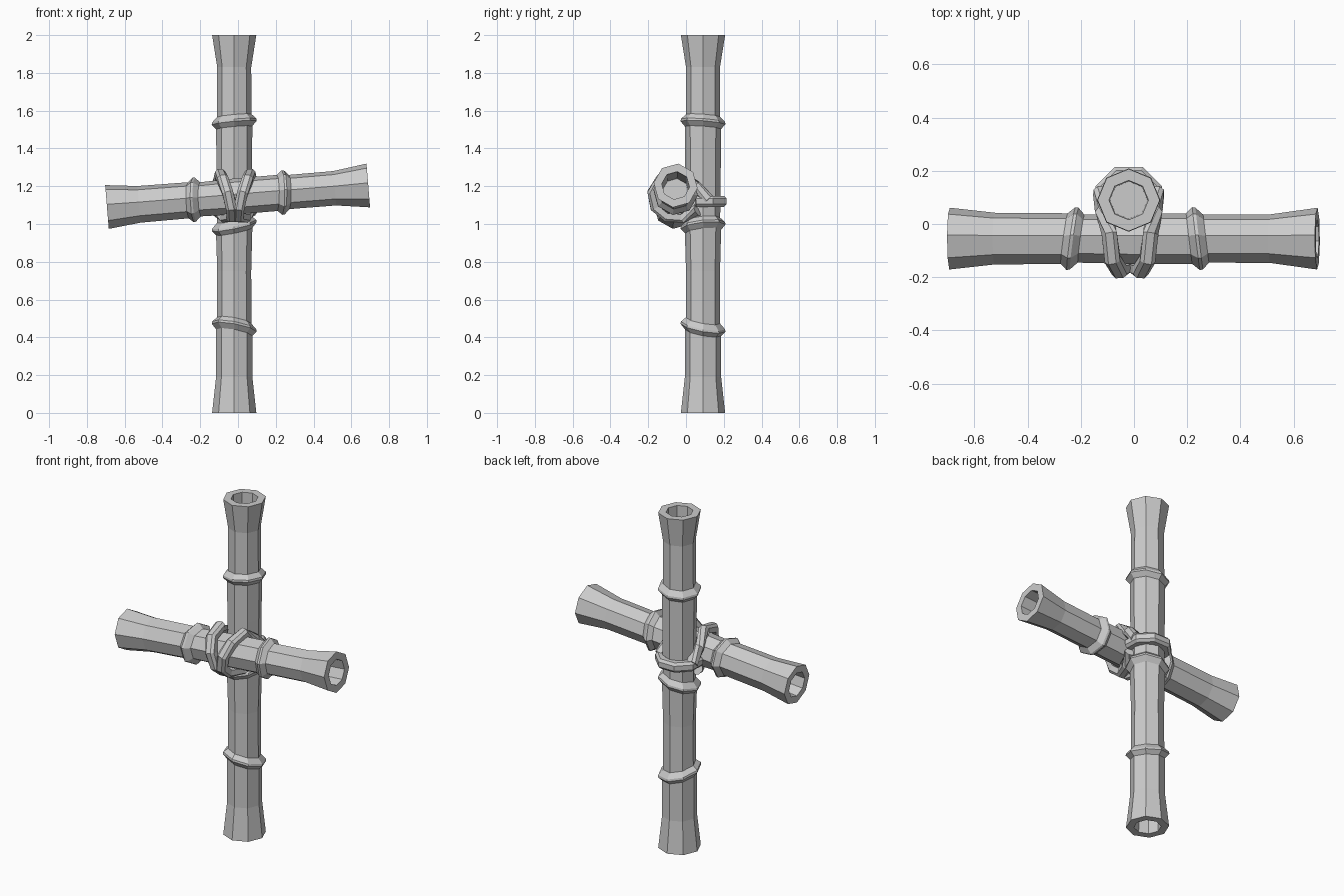
import bpy, bmesh
from math import sin, cos, pi, radians
from mathutils import Vector, Matrix

if "Cube" in bpy.data.objects:
    bpy.data.objects.remove(bpy.data.objects["Cube"])


def finish(bm, name, mat=None):
    bmesh.ops.recalc_face_normals(bm, faces=bm.faces)
    me = bpy.data.meshes.new(name)
    bm.to_mesh(me)
    bm.free()
    ob = bpy.data.objects.new(name, me)
    if mat:
        ob.matrix_world = mat
    bpy.context.collection.objects.link(ob)
    return ob


def loft(bm, rings, closed=False):
    n = len(rings[0])
    pairs = list(zip(rings, rings[1:]))
    if closed:
        pairs.append((rings[-1], rings[0]))
    for a, b in pairs:
        for i in range(n):
            j = (i + 1) % n
            bm.faces.new((a[i], a[j], b[j], b[i]))
    if not closed:
        bm.faces.new(rings[0])
        bm.faces.new(rings[-1])


def node(s, tx, ty):
    # raised, slightly tilted bamboo joint
    return [(s - .03, .096, tx, ty), (s - .004, .119, tx, ty),
            (s + .008, .117, tx, ty), (s + .034, .091, tx, ty)]


def bamboo(name, length, profile, mat, depth=.4):
    # eight-sided tube with blind bores at both ends
    inner = .074
    full = ([(depth, inner * .95, 0, 0), (0, inner, 0, 0)] + profile +
            [(length, inner, 0, 0), (length - depth, inner * .95, 0, 0)])
    bm = bmesh.new()
    rings = []
    for s, r, tx, ty in full:
        ring = []
        for k in range(8):
            x, y = r * cos(k * pi / 4), r * sin(k * pi / 4)
            ring.append(bm.verts.new((x, y, s + tx * x + ty * y)))
        rings.append(ring)
    loft(bm, rings)
    return finish(bm, name, mat)


# Upright pole
upright = ([(0, .117, 0, 0), (.19, .096, 0, 0)] + node(.455, -.18, -.18) +
           [(.75, .09, 0, 0)] + node(.99, .2, .1) + [(1.3, .094, 0, 0)] +
           node(1.54, .09, -.07) + [(1.83, .09, 0, 0), (2, .117, 0, 0)])
bamboo("upright_pole", 2, upright, Matrix.Translation((-.02, .09, 0)))

# Cross pole, sloping up to the right
L = 1.388
cross = ([(0, .117, 0, 0), (.17, .098, 0, 0)] + node(.462, -.06, .13) +
         [(.70, .096, 0, 0)] + node(.934, -.06, -.13) +
         [(1.21, .092, 0, 0), (L, .117, 0, 0)])
mat = (Matrix.Translation((-.002, -.055, 1.147)) @ Matrix.Rotation(radians(85.3), 4, 'Y')
       @ Matrix.Rotation(radians(-7), 4, 'Z') @ Matrix.Translation((0, 0, -L / 2)))
bamboo("cross_pole", L, cross, mat)


def strap(name, pts, normals, w=.058, t=.046):
    # chunky six-sided strap swept along points
    sec = [(-.5, -.5), (.5, -.5), (.5, .2), (.25, .5), (-.25, .5), (-.5, .2)]
    pts = [Vector(p) for p in pts]
    bm = bmesh.new()
    rings = []
    for i, p in enumerate(pts):
        tan = (pts[min(i + 1, len(pts) - 1)] - pts[max(i - 1, 0)]).normalized()
        n = Vector(normals[i])
        n = (n - tan * n.dot(tan)).normalized()
        side = tan.cross(n)
        rings.append([bm.verts.new(p + side * a * w + n * b * t) for a, b in sec])
    loft(bm, rings)
    return finish(bm, name)


# Back band around the upright
pts, nor = [], []
for a in (-20, 22.5, 67.5, 112.5, 157.5, 200):
    c, s = cos(radians(a)), sin(radians(a))
    pts.append((-.02 + .112 * c, .09 + .112 * s, 1.12))
    nor.append((c, s, 0))
strap("back_band", pts, nor)

# Diagonal front straps meeting low in a V
for sx, name in ((-1, "left_strap"), (1, "right_strap")):
    pts = [(-.02 + sx * .11, .12, 1.13), (-.02 + sx * .1, .05, 1.2)]
    nor = [(sx, 0, .1), (sx, 0, .8)]
    for a, off in ((98, .078), (50, .066), (10, .04), (-30, .02), (-70, .016), (-110, .055)):
        c, s = cos(radians(a)), sin(radians(a))
        pts.append((-.015 + sx * off, -.055 - .128 * c, 1.147 + .122 * s))
        nor.append((0, -c, s))
    pts.append((-.02 + sx * .1, .06, 1.07))
    nor.append((sx, 0, -.6))
    strap(name, pts, nor)
